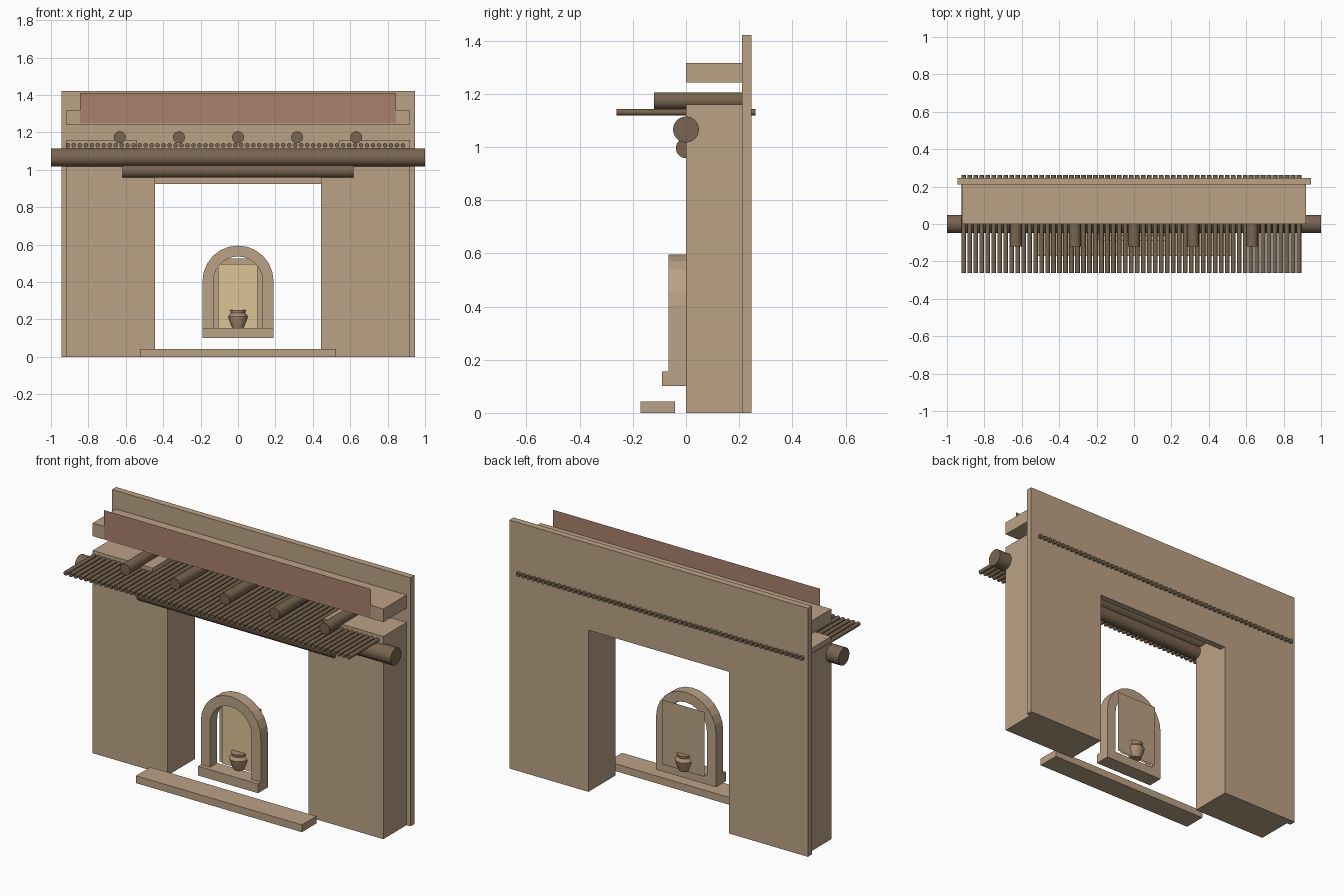
import bpy, bmesh, math
from mathutils import Matrix

if "Cube" in bpy.data.objects:
    bpy.data.objects.remove(bpy.data.objects["Cube"])


def material(name, rgb):
    m = bpy.data.materials.new(name)
    m.diffuse_color = (*rgb, 1)
    m.use_nodes = True
    m.node_tree.nodes["Principled BSDF"].inputs["Base Color"].default_value = m.diffuse_color
    return m


ADOBE = material("adobe", (0.50, 0.36, 0.24))
WOOD = material("wood", (0.19, 0.13, 0.08))
RED = material("red_clay", (0.40, 0.22, 0.15))
GLOW = material("pale_yellow", (0.72, 0.56, 0.31))
POT = material("terracotta", (0.42, 0.27, 0.17))


def finish(name, bm, mat, smooth=False):
    bmesh.ops.recalc_face_normals(bm, faces=bm.faces)
    me = bpy.data.meshes.new(name)
    bm.to_mesh(me)
    bm.free()
    me.materials.append(mat)
    ob = bpy.data.objects.new(name, me)
    bpy.context.collection.objects.link(ob)
    if smooth:
        bpy.ops.object.select_all(action='DESELECT')
        ob.select_set(True)
        bpy.context.view_layer.objects.active = ob
        bpy.ops.object.shade_smooth_by_angle(angle=math.radians(50))
    return ob


def profile(name, pts, y0, y1, mat):
    """Extrude an x-z outline from y0 to y1 (flat sheet when equal)."""
    bm = bmesh.new()
    face = bm.faces.new([bm.verts.new((x, y0, z)) for x, z in pts])
    if y1 != y0:
        r = bmesh.ops.extrude_face_region(bm, geom=[face], use_keep_orig=True)
        moved = [v for v in r['geom'] if isinstance(v, bmesh.types.BMVert)]
        bmesh.ops.translate(bm, verts=moved, vec=(0, y1 - y0, 0))
    return finish(name, bm, mat)


def box(name, x0, x1, y0, y1, z0, z1, mat):
    return profile(name, [(x0, z0), (x1, z0), (x1, z1), (x0, z1)], y0, y1, mat)


def log(name, centre, length, r, axis, sides=24):
    bm = bmesh.new()
    rot = Matrix.Rotation(math.pi / 2, 4, 'Y' if axis == 'X' else 'X')
    bmesh.ops.create_cone(bm, cap_ends=True, segments=sides, radius1=r, radius2=r,
                          depth=length, matrix=Matrix.Translation(centre) @ rot)
    return finish(name, bm, WOOD, True)


def arc(r, zc, n=12):
    return [(r * math.cos(math.pi * i / n), zc + r * math.sin(math.pi * i / n))
            for i in range(n + 1)]


# Back wall with doorway opening
profile("back_wall", [(-.945, 0), (-.445, 0), (-.445, .925), (.445, .925), (.445, 0),
                      (.945, 0), (.945, 1.422), (-.945, 1.422)], .21, .247, ADOBE)

# Front piers, stepped in at the top
for side, s in (("left", -1), ("right", 1)):
    profile(side + "_pier", [(s * .92, 0), (s * .445, 0), (s * .445, 1.02),
                             (s * .54, 1.02), (s * .54, 1.16), (s * .92, 1.16)],
            0, .21, ADOBE)

# Parapet shelf and red face board
box("parapet_shelf", -.92, .92, 0, .21, 1.242, 1.317, ADOBE)
box("red_face_board", -.845, .845, -.003, -.003, 1.25, 1.412, RED)

# Main beam and lower beam
log("main_beam", (0, 0, 1.066), 2.0, .049, 'X')
log("lower_beam", (0, 0, .996), 1.235, .038, 'X')

# Roof poles
for i in range(5):
    log(f"roof_pole_{i + 1}", ((i - 2) * .316, .045, 1.174), .33, .032, 'Y')

# Row of canopy sticks
for i in range(57):
    log(f"canopy_stick_{i + 1}", (-.91 + i * .032, 0, 1.131), .524, .0125, 'Y', 8)

# Hearth step
box("hearth_step", -.525, .525, -.172, -.042, 0, .042, ADOBE)

# Niche: arch, sill, backing and lit panel
outer, inner = arc(.19, .405), arc(.132, .405)
profile("niche_arch", [(.19, .155)] + outer + [(-.19, .155), (-.132, .155)]
        + inner[::-1] + [(.132, .155)], -.065, 0, ADOBE)
box("niche_sill", -.19, .19, -.09, 0, .102, .155, ADOBE)
box("niche_backing", -.132, .132, .022, .022, .155, .525, ADOBE)
box("niche_lit_panel", -.107, .104, .01, .01, .155, .497, GLOW)

# Pot, turned from a short profile
bm = bmesh.new()
rings = [(.030, .155), (.050, .207), (.052, .217), (.038, .234), (.042, .250)]
vs = [bm.verts.new((r, 0, z)) for r, z in [(0, .155)] + rings + [(0, .250)]]
edges = [bm.edges.new(p) for p in zip(vs, vs[1:])]
bmesh.ops.spin(bm, geom=vs + edges, cent=(0, 0, 0), axis=(0, 0, 1),
               angle=2 * math.pi, steps=16)
bmesh.ops.remove_doubles(bm, verts=bm.verts, dist=1e-5)
bmesh.ops.translate(bm, verts=bm.verts, vec=(0, .01, 0))
finish("pot", bm, POT, True)
